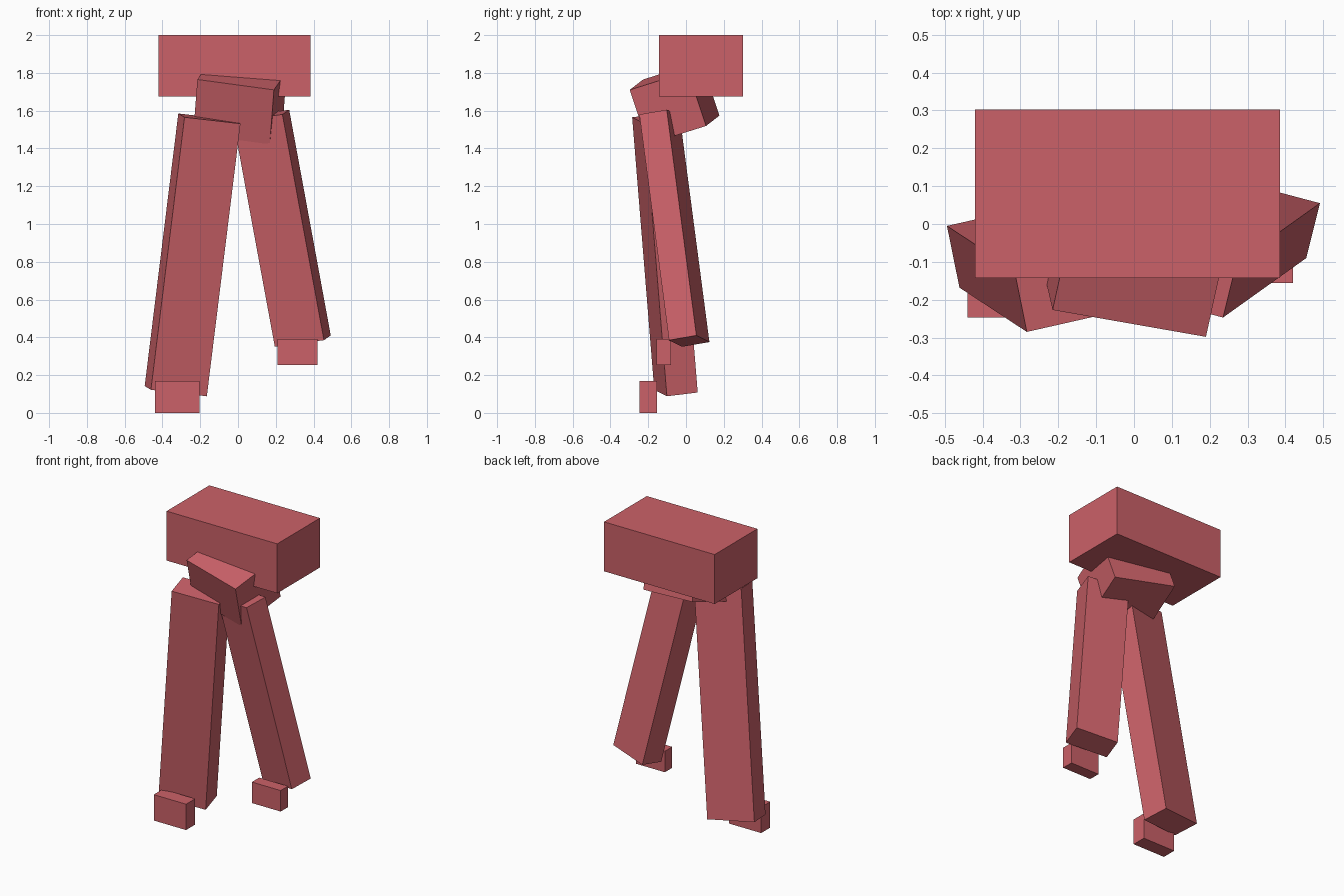
import bpy, bmesh
from mathutils import Matrix, Vector

if "Cube" in bpy.data.objects:
    bpy.data.objects.remove(bpy.data.objects["Cube"])

red = bpy.data.materials.new("red")
red.diffuse_color = (0.6, 0.12, 0.14, 1)
red.use_nodes = True
red.node_tree.nodes["Principled BSDF"].inputs["Base Color"].default_value = red.diffuse_color


def block(name, corner, width, depth, height):
    """Box spanned from one corner by three edge vectors."""
    w, d, h, c = (Vector(v) for v in (width, depth, height, corner))
    m = Matrix((w, d, h)).transposed().to_4x4()
    m.translation = c + (w + d + h) / 2
    bm = bmesh.new()
    bmesh.ops.create_cube(bm, size=1, matrix=m)
    bmesh.ops.recalc_face_normals(bm, faces=bm.faces)
    me = bpy.data.meshes.new(name)
    bm.to_mesh(me)
    bm.free()
    me.materials.append(red)
    bpy.context.collection.objects.link(bpy.data.objects.new(name, me))


def upright(name, lo, hi):
    """Axis-aligned box between two opposite corners."""
    x, y, z = (b - a for a, b in zip(lo, hi))
    block(name, lo, (x, 0, 0), (0, y, 0), (0, 0, z))


# upper body and feet
upright("torso", (-0.42, -0.142, 1.675), (0.385, 0.302, 2.0))
upright("left_foot", (-0.44, -0.247, 0.0), (-0.205, -0.153, 0.17))
upright("right_foot", (0.21, -0.156, 0.254), (0.42, -0.08, 0.392))

# tilted hips
block("hips", (-0.215, -0.227, 1.765), (0.405, -0.071, -0.055),
      (0.068, 0.308, 0.097), (-0.022, 0.096, -0.288))

# splayed legs
block("left_leg", (-0.283, -0.285, 1.565), (0.296, 0.067, -0.034),
      (-0.033, 0.163, 0.02), (-0.178, 0.117, -1.443))
block("right_leg", (0.235, -0.247, 1.58), (-0.26, 0.069, -0.035),
      (0.036, 0.145, 0.025), (0.22, 0.157, -1.195))
